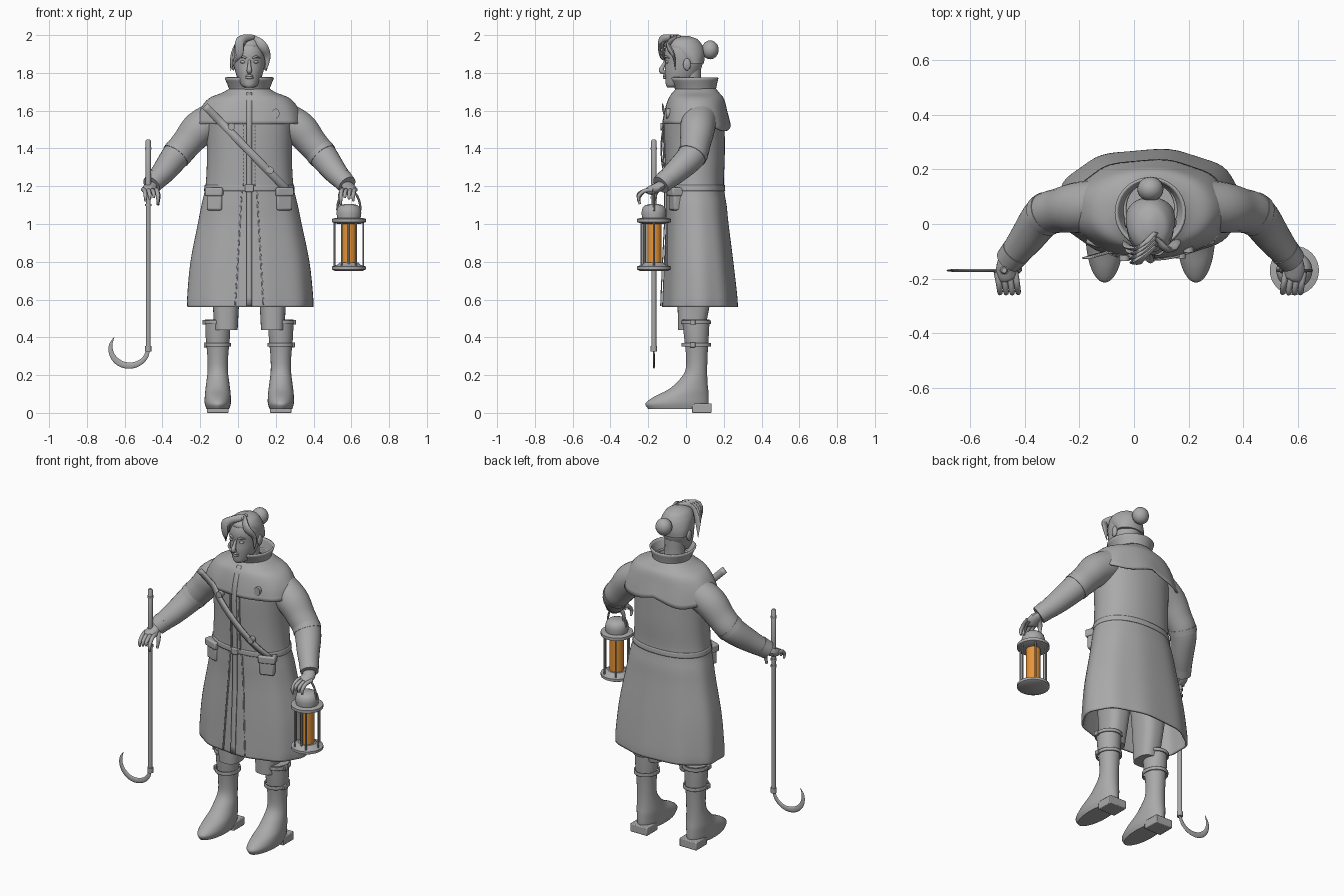
import bpy, bmesh, math
from mathutils import Vector, Matrix

if "Cube" in bpy.data.objects:
    bpy.data.objects.remove(bpy.data.objects["Cube"], do_unlink=True)

CX = 0.06  # centre line of the figure
made = []


def material(name, rgb):
    m = bpy.data.materials.new(name)
    m.use_nodes = True
    m.diffuse_color = (*rgb, 1)
    m.node_tree.nodes["Principled BSDF"].inputs["Base Color"].default_value = (*rgb, 1)
    return m


GREY = material("plain grey", (0.4, 0.4, 0.4))
AMBER = material("lantern amber", (0.8, 0.3, 0.04))


def finish(name, bm, mat=GREY, solid=0, bevel=0):
    bmesh.ops.recalc_face_normals(bm, faces=bm.faces)
    me = bpy.data.meshes.new(name)
    bm.to_mesh(me)
    bm.free()
    me.materials.append(mat)
    ob = bpy.data.objects.new(name, me)
    bpy.context.collection.objects.link(ob)
    if solid:
        mod = ob.modifiers.new("thickness", "SOLIDIFY")
        mod.thickness, mod.offset = solid, 0
    if bevel:
        mod = ob.modifiers.new("soft edges", "BEVEL")
        mod.width, mod.segments = bevel, 2
    made.append(ob)
    return ob


def skin(name, rows, closed=True, caps=True, **kw):
    """Join rows of points into a surface."""
    bm = bmesh.new()
    vs = [[bm.verts.new(p) for p in r] for r in rows]
    n = len(rows[0])
    for a, b in zip(vs, vs[1:]):
        for i in range(n if closed else n - 1):
            j = (i + 1) % n
            bm.faces.new((a[i], a[j], b[j], b[i]))
    if closed and caps:
        bm.faces.new(vs[0])
        bm.faces.new(vs[-1])
    return finish(name, bm, **kw)


def smooth(pts, k=4):
    """Catmull-Rom resampling of tuples."""
    p = [Vector(q) for q in pts]
    p = [p[0] * 2 - p[1]] + p + [p[-1] * 2 - p[-2]]
    out = []
    for a, b, c, d in zip(p, p[1:], p[2:], p[3:]):
        for s in range(k):
            t = s / k
            out.append(0.5 * (2 * b + (c - a) * t + (2 * a - 5 * b + 4 * c - d) * t * t
                              + (3 * b - a - 3 * c + d) * t ** 3))
    return out + [p[-2]]


def loft(name, rings, cx=CX, n=40, p=2.0, wave=0, dip=0, **kw):
    """Stack of ovals: (z, half width, front y, back y)."""
    rs = smooth(rings)
    rows = []
    for k, (z, hw, yf, yb) in enumerate(rs):
        t = (k / (len(rs) - 1)) ** 3
        row = []
        for i in range(n):
            a = math.tau * i / n
            c, s = math.cos(a), math.sin(a)
            f = 1 + wave * t * math.cos(9 * a)
            x = math.copysign(abs(c) ** (2 / p), c) * hw * f
            y = math.copysign(abs(s) ** (2 / p), s) * (yb - yf) / 2 * f
            drop = dip * t * max(0, s) * abs(math.sin(2 * a))
            row.append((cx + x, (yf + yb) / 2 + y, z - drop))
        rows.append(row)
    return skin(name, rows, **kw)


def tube(name, pts, radii, n=12, k=4, axis=None, flat=1, **kw):
    """Tapered tube, optionally flattened along an axis."""
    path = smooth([(*p, r) for p, r in zip(pts, radii)], k)
    pos, rows, q, last = [v.xyz for v in path], [], None, None
    for i, v in enumerate(path):
        t = (pos[min(i + 1, len(pos) - 1)] - pos[max(i - 1, 0)]).normalized()
        q = t.to_track_quat("Z", "Y") if q is None else last.rotation_difference(t) @ q
        last, row = t, []
        for j in range(n):
            a = math.tau * j / n
            o = q @ Vector((math.cos(a), math.sin(a), 0)) * max(v[3], 0.0008)
            if axis:
                ax = Vector(axis)
                o -= ax * o.dot(ax) * (1 - flat)
            row.append(pos[i] + o)
        rows.append(row)
    return skin(name, rows, **kw)


def lathe(name, profile, x, y, n=32, **kw):
    return skin(name, [[(x + r * math.cos(math.tau * i / n), y + r * math.sin(math.tau * i / n), z)
                        for i in range(n)] for r, z in profile], **kw)


def box(name, loc, size, turn=0, bevel=0.005):
    bm = bmesh.new()
    bmesh.ops.create_cube(bm, size=1, matrix=Matrix.Translation(loc) @ Matrix.Rotation(turn, 4, "Z")
                          @ Matrix.Diagonal((*size, 1)))
    return finish(name, bm, bevel=bevel)


def ball(name, loc, size):
    bm = bmesh.new()
    bmesh.ops.create_uvsphere(bm, u_segments=20, v_segments=12, radius=1,
                              matrix=Matrix.Translation(loc) @ Matrix.Diagonal((*size, 1)))
    return finish(name, bm)


# Coat body, collar and shoulder cape
COAT = [(1.72, .09, -.04, .15), (1.69, .13, -.06, .165), (1.665, .19, -.075, .18), (1.63, .23, -.09, .195),
        (1.57, .235, -.105, .2), (1.5, .225, -.11, .2), (1.35, .22, -.105, .2), (1.2, .228, -.1, .195),
        (1.1, .25, -.1, .21), (1.0, .27, -.1, .22), (.8, .31, -.11, .245), (.62, .328, -.118, .265),
        (.56, .328, -.12, .268)]
loft("coat", COAT, p=2.2, wave=.018, n=72, caps=False, solid=.01)
loft("collar", [(1.685, .098, -.045, .152), (1.72, .104, -.055, .155), (1.775, .126, -.084, .167)],
     caps=False, solid=.01)
loft("shoulder_cape", [(1.715, .1, -.05, .155), (1.69, .145, -.07, .175), (1.66, .215, -.09, .198),
                       (1.6, .26, -.107, .214), (1.53, .283, -.12, .232)],
     p=2.2, wave=.015, dip=.05, n=72, caps=False, solid=.008)
loft("belt", [(1.205, .232, -.106, .201), (1.175, .235, -.106, .203)], p=2.2, caps=False, solid=.01)


def front_y(x, z):
    """Depth of the coat front at a point."""
    for a, b in zip(COAT, COAT[1:]):
        if a[0] >= z >= b[0]:
            t = (a[0] - z) / (a[0] - b[0])
            hw, yf, yb = (a[i] + (b[i] - a[i]) * t for i in (1, 2, 3))
            u = min(1, abs(x - CX) / hw)
            return (yf + yb) / 2 - (yb - yf) / 2 * (1 - u ** 2.2) ** (1 / 2.2)
    return 0


def ribbon(name, a, b, width, lift, hang=0, solid=.006):
    """Flat band on the coat front between two (x, z) points."""
    a, b = Vector(a), Vector(b)
    side = (b - a).orthogonal().normalized() * width / 2
    rows = []
    for i in range(25):
        t = i / 24
        m = a.lerp(b, t)
        y = front_y(*m) - lift
        if hang:
            y = min(y, -hang * (1 - t))
        rows.append([(m.x + s * side.x, y, m.y + s * side.y) for s in (-1, 1)])
    skin(name, rows, closed=False, solid=solid)


# Front closure, seams, strap and small fittings
ribbon("coat_placket", (CX, 1.695), (CX, .565), .03, .014)
for s in (-1, 1):
    ribbon("coat_seam", (CX + s * .04, 1.18), (CX + s * .075, .57), .007, .006)
    ribbon("chest_seam", (CX + s * .03, 1.66), (CX + s * .03, 1.2), .006, .008)
ribbon("shoulder_strap", (-.175, 1.625), (.265, 1.175), .04, .025, hang=.125)
for x, z in ((-.035, 1.515), (.17, 1.285)):
    y = front_y(x, z) - .03
    tube("strap_stud", [(x, y + .02, z), (x, y - .008, z)], [.019, .019], n=20, k=1)
tube("oval_badge", [(.2, -.06, 1.585), (.2, -.105, 1.585)], [.026, .026], n=20, k=1, axis=(1, 0, 0), flat=.75)
box("belt_buckle", (CX, -.12, 1.19), (.045, .014, .04))

# Head, face and neck
loft("neck", [(1.64, .07, -.03, .1), (1.72, .058, -.035, .08), (1.82, .055, -.03, .08)])
loft("head", [(1.722, .022, -.098, -.04), (1.735, .043, -.106, 0), (1.77, .062, -.11, .05),
              (1.81, .075, -.112, .075), (1.85, .083, -.11, .088), (1.9, .086, -.114, .092),
              (1.94, .08, -.104, .085), (1.97, .062, -.08, .06), (1.988, .02, -.03, .02)])
tube("nose", [(CX, -.108, 1.865), (CX, -.122, 1.835), (CX, -.131, 1.812), (CX, -.11, 1.8)],
     [.007, .01, .014, .009])
for z, r in ((1.784, .007), (1.774, .008)):
    tube("lip", [(CX - .027, -.1, z), (CX, -.115, z + .001), (CX + .027, -.1, z)], [.001, r, .001])
for s in (-1, 1):
    ball("eye", (CX + s * .033, -.099, 1.858), (.015, .01, .008))
    tube("eyebrow", [(CX + s * .014, -.112, 1.876), (CX + s * .036, -.108, 1.886), (CX + s * .058, -.088, 1.878)],
         [.004, .006, .002])
    ball("ear", (CX + s * .085, .005, 1.845), (.011, .02, .032))

# Hair with bun and loose locks
loft("hair_cap", [(1.85, .085, -.012, .095), (1.885, .09, -.05, .099), (1.92, .088, -.09, .096),
                  (1.95, .079, -.104, .084), (1.978, .058, -.08, .06), (1.995, .015, -.03, .015)])
ball("hair_bun", (CX, .128, 1.922), (.048, .045, .05))
for i in range(4):
    d = i * .017
    tube("fringe_lock", [(CX + .02, -.03 - d, 1.99), (CX - .03 - d / 3, -.085 - d, 1.972),
                         (CX - .078 + d * .5, -.085 - d, 1.9), (CX - .1 + d * .5, -.06 - d, 1.81 + d)],
         [.012, .024, .02, .001], axis=(0, 1, 0), flat=.35)
tube("side_lock", [(CX + .02, -.05, 1.99), (CX + .065, -.095, 1.95), (CX + .095, -.065, 1.89),
                   (CX + .09, -.055, 1.81)], [.012, .024, .018, .001], axis=(0, 1, 0), flat=.4)

for s, side in ((-1, "right_"), (1, "left_")):
    def at(x, y, z):
        return (CX + s * x, y, z)

    # Sleeves
    tube(side + "sleeve", [at(.17, .075, 1.565), at(.265, .06, 1.505), at(.33, .05, 1.43), at(.39, .03, 1.36),
                           at(.455, -.055, 1.275), at(.515, -.13, 1.21)], [.09, .093, .082, .076, .063, .048], n=24)
    tube(side + "elbow_seam", [at(.372, .042, 1.382), at(.39, .03, 1.36)], [.08, .079], n=24, k=1)
    tube(side + "cuff", [at(.49, -.1, 1.238), at(.518, -.134, 1.207)], [.056, .051], n=24, k=1)

    # Hand with fingers and thumb
    tube(side + "palm", [at(.505, -.12, 1.215), at(.525, -.15, 1.195), at(.525, -.19, 1.175), at(.52, -.2, 1.17)],
         [.03, .038, .038, .02], axis=(0, 0, 1), flat=.6)
    for i in range(4):
        x = .49 + i * .022
        drop = .06 if i == 0 else .02 + .008 * i
        tube(side + "finger", [at(x + .006, -.175, 1.182), at(x - .002, -.22, 1.175), at(x - .006, -.25, 1.175 - drop * .6),
                               at(x - .006, -.262 + drop * .3, 1.165 - drop)], [.012, .011, .01, .006], n=10)
    tube(side + "thumb", [at(.505, -.145, 1.19), at(.482, -.165, 1.155), at(.484, -.175, 1.1)],
         [.016, .012, .007], n=10)

    # Belt pouch
    turn = s * .35
    box(side + "pouch", at(.178, -.05, 1.125), (.085, .06, .105), turn, .01)
    box(side + "pouch_flap", at(.18, -.055, 1.17), (.098, .068, .045), turn, .008)

    # Trousers and boots
    loft(side + "trouser", [(.85, .1, -.05, .16), (.6, .072, -.045, .13), (.44, .062, -.042, .1)],
         cx=CX + s * .124, p=2.6)
    bx = CX + s * .167
    loft(side + "boot", [(.02, .06, -.2, .115), (.05, .069, -.214, .12), (.085, .069, -.17, .12),
                         (.12, .066, -.1, .118), (.16, .061, -.05, .114), (.22, .054, -.005, .112),
                         (.3, .055, 0, .114), (.4, .064, -.01, .12), (.495, .067, -.02, .125)], cx=bx)
    box(side + "boot_heel", (bx, .083, .025), (.115, .105, .05))
    for z, r in ((.36, .066), (.48, .072)):
        loft(side + "boot_strap", [(z + .009, r, -.02, .128), (z - .009, r, -.02, .128)], cx=bx, caps=False, solid=.008)
        box(side + "boot_buckle", (bx + s * r, .035, z), (.016, .03, .026), 0, .003)

# Hooked staff
SX, SY = -.475, -.17
lathe("staff", [(.013, .33), (.013, 1.2), (.014, 1.21), (.014, 1.44), (.009, 1.447)], SX, SY, 16)
for z, h in ((.34, .03), (1.1, .012), (1.14, .012), (1.175, .012), (1.4, .012)):
    lathe("staff_band", [(.017, z - h / 2), (.017, z + h / 2)], SX, SY, 16)
arc = [math.radians(-27 * i) for i in range(9)]
tube("staff_hook", [(-.575 + .1 * math.cos(a), SY, .345 + .095 * math.sin(a)) for a in arc],
     [.01, .012, .014, .016, .017, .016, .013, .009, .001], axis=(0, 1, 0), flat=.35)

# Lantern
LX, LY = .587, -.17
lathe("lantern_base", [(.075, .752), (.09, .76), (.09, .775), (.06, .785), (.05, .795)], LX, LY)
lathe("lantern_top_plate", [(.06, 1.0), (.09, 1.01), (.09, 1.027), (.07, 1.032)], LX, LY)
lathe("lantern_cap", [(.062, 1.03), (.066, 1.06), (.06, 1.085), (.045, 1.1), (.02, 1.106)], LX, LY)
lathe("lantern_glass", [(.04, .79), (.04, 1.005)], LX, LY, mat=AMBER)
for i in range(6):
    a = math.tau * (i + .5) / 6
    lathe("lantern_rod", [(.005, .77), (.005, 1.01)], LX + .076 * math.sin(a), LY + .076 * math.cos(a), 8)
lathe("lantern_front_rod", [(.007, .775), (.007, 1.01)], LX, LY - .05, 8)
tube("lantern_handle", [(LX + .062 * math.cos(math.pi * i / 8), LY, 1.07 + .11 * math.sin(math.pi * i / 8))
                        for i in range(9)], [.006] * 9, n=8)

# Smooth shading that keeps hard edges
bpy.ops.object.select_all(action="DESELECT")
for ob in made:
    ob.select_set(True)
bpy.context.view_layer.objects.active = made[0]
bpy.ops.object.shade_smooth_by_angle(angle=math.radians(40))
